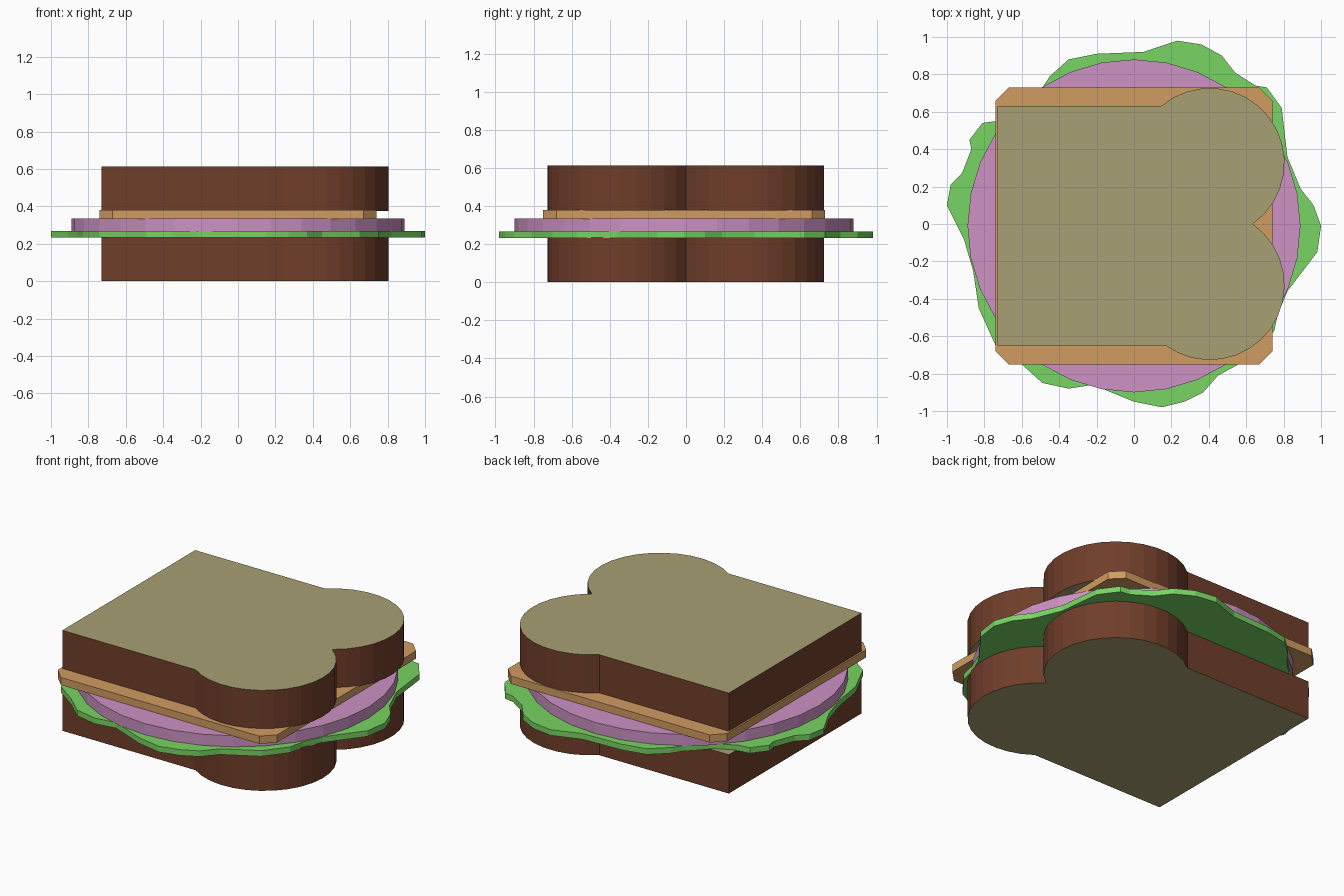
import bpy
import bmesh
from math import sin, cos, atan2, asin, pi, tau

old = bpy.data.objects.get("Cube")
if old:
    bpy.data.objects.remove(old, do_unlink=True)


def srgb(r, g, b):
    """Convert display colour to a linear material colour."""
    def linear(c):
        c /= 255
        return c / 12.92 if c <= 0.04045 else ((c + 0.055) / 1.055) ** 2.4
    return (linear(r), linear(g), linear(b), 1)


def material(name, colour):
    mat = bpy.data.materials.new(name)
    mat.use_nodes = True
    mat.diffuse_color = colour
    for node in mat.node_tree.nodes:
        if node.type == "BSDF_PRINCIPLED":
            node.inputs["Base Color"].default_value = colour
    return mat


def slab(name, outline, bottom, top, side_mat, face_mat=None):
    """Extrude a counterclockwise outline into a flat slab."""
    bm = bmesh.new()
    base = bm.faces.new([bm.verts.new((x, y, bottom)) for x, y in outline])
    lid = bmesh.ops.extrude_face_region(bm, geom=[base], use_keep_orig=True)
    lifted = [v for v in lid["geom"] if isinstance(v, bmesh.types.BMVert)]
    bmesh.ops.translate(bm, verts=lifted, vec=(0, 0, top - bottom))
    bmesh.ops.recalc_face_normals(bm, faces=bm.faces)
    mesh = bpy.data.meshes.new(name)
    mesh.materials.append(side_mat)
    if face_mat:
        mesh.materials.append(face_mat)
        for face in bm.faces:
            face.material_index = int(abs(face.normal.z) > 0.5)
    bm.to_mesh(mesh)
    bm.free()
    obj = bpy.data.objects.new(name, mesh)
    bpy.context.collection.objects.link(obj)
    return obj


def arc(cx, cy, radius, start, end, steps):
    angles = [start + (end - start) * i / steps for i in range(steps + 1)]
    return [(cx + radius * cos(a), cy + radius * sin(a)) for a in angles]


crust = material("brown crust", srgb(112, 62, 42))
crumb = material("wheat crumb", srgb(168, 160, 116))
green = material("lettuce green", srgb(121, 211, 99))
pink = material("ham pink", srgb(205, 146, 196))
orange = material("cheese orange", srgb(208, 156, 97))

# Bread outline: straight heel with two round lobes meeting in a notch
left, front, back = -0.73, -0.65, 0.63
lobe_x, lobe_y, radius = 0.405, 0.327, 0.4
notch = asin(lobe_y / radius)
front_end = -pi + asin((-front - lobe_y) / radius)
back_end = pi - asin((back - lobe_y) / radius)
bread = [(left, back), (left, front)]
bread += arc(lobe_x, -lobe_y, radius, front_end, notch, 16)
bread += arc(lobe_x, lobe_y, radius, -notch, back_end, 16)[1:]

thickness = 0.237
slab("bottom_bread", bread, 0, thickness, crust, crumb)
slab("top_bread", bread, 0.376, 0.376 + thickness, crust, crumb)

# Lettuce leaf with a ruffled edge
leaf = [
    (1, -.01), (.96, .1), (.89, .19), (.82, .36), (.79, .62), (.71, .73),
    (.65, .74), (.54, .81), (.47, .9), (.36, .96), (.23, .98), (.05, .92),
    (-.2, .91), (-.35, .88), (-.45, .79), (-.49, .73), (-.6, .62),
    (-.74, .55), (-.81, .54), (-.88, .45), (-.87, .4), (-.92, .27),
    (-.98, .21), (-1, .1), (-.91, -.08), (-.86, -.25), (-.83, -.45),
    (-.74, -.65), (-.6, -.75), (-.49, -.85), (-.35, -.88), (-.22, -.86),
    (0, -.95), (.15, -.98), (.27, -.95), (.37, -.9), (.45, -.81),
    (.65, -.7), (.75, -.57), (.77, -.48), (.82, -.36), (.98, -.15),
]
slab("lettuce_leaf", leaf, 0.232, 0.267, green)

# Round ham slice
ham = arc(0, -0.01, 0.89, 0, tau, 32)[:-1]
slab("ham_slice", ham, 0.265, 0.335, pink)

# Square cheese slice with clipped corners
half, clip, shift = 0.74, 0.07, -0.01
inner = half - clip
cheese = []
for sx, sy in ((1, 1), (-1, 1), (-1, -1), (1, -1)):
    corner = [(sx * half, sy * inner + shift), (sx * inner, sy * half + shift)]
    cheese += corner if sx * sy > 0 else corner[::-1]
slab("cheese_slice", cheese, 0.333, 0.38, orange)
